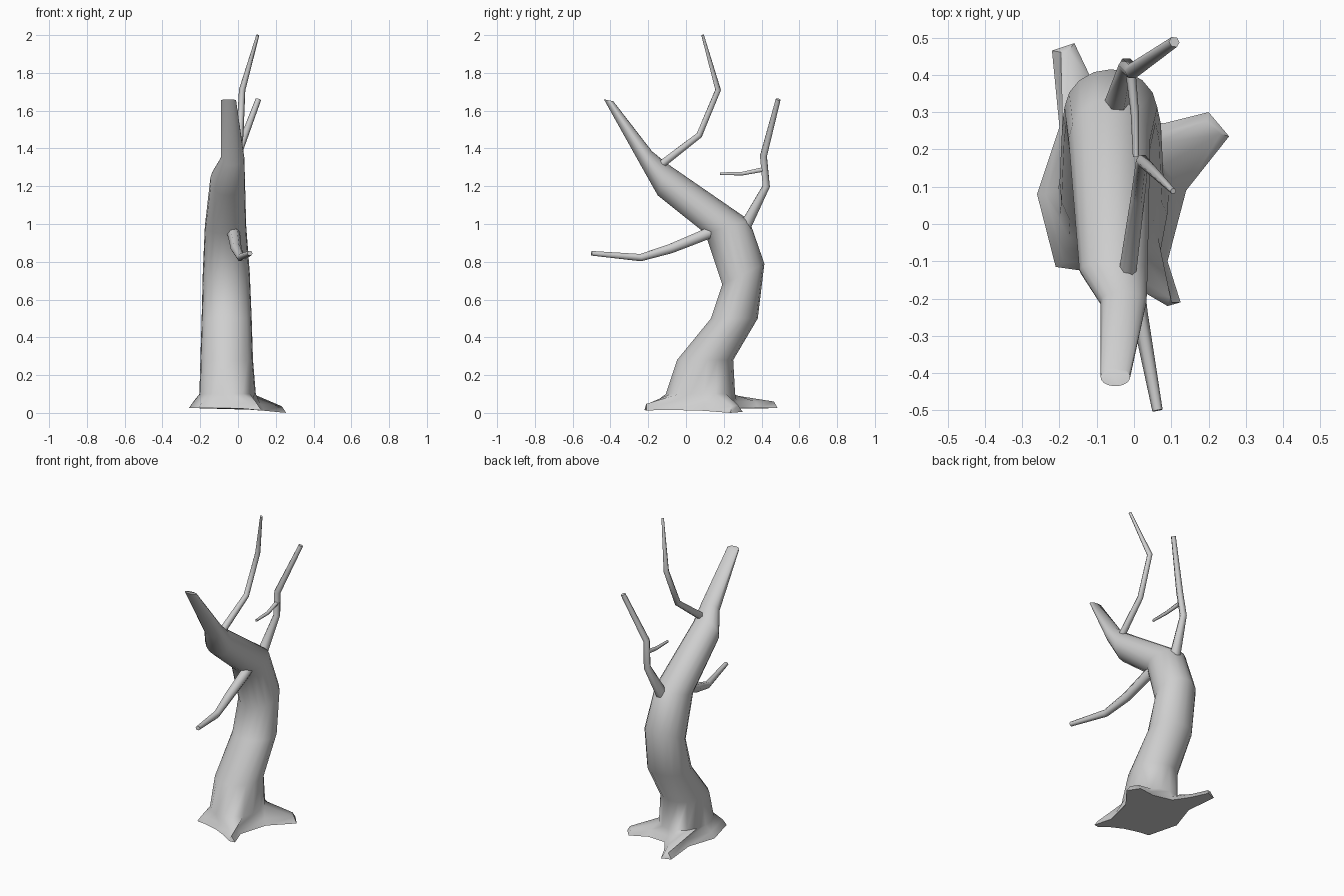
import bpy, bmesh, math
from mathutils import Vector

cube = bpy.data.objects.get("Cube")
if cube:
    bpy.data.objects.remove(cube, do_unlink=True)

bark = bpy.data.materials.new("grey_bark")
bark.use_nodes = True
GREY = (0.62, 0.62, 0.62, 1)
bark.diffuse_color = GREY
bark.node_tree.nodes["Principled BSDF"].inputs["Base Color"].default_value = GREY


def loft(name, rings):
    """Skin a list of equal-sized rings and close both ends."""
    bm = bmesh.new()
    loops = [[bm.verts.new(p) for p in ring] for ring in rings]
    n = len(loops[0])
    for a, b in zip(loops, loops[1:]):
        for i in range(n):
            j = (i + 1) % n
            bm.faces.new((a[i], a[j], b[j], b[i]))
    bm.faces.new(loops[0][::-1])
    bm.faces.new(loops[-1])
    bmesh.ops.recalc_face_normals(bm, faces=bm.faces[:])
    mesh = bpy.data.meshes.new(name)
    bm.to_mesh(mesh)
    bm.free()
    mesh.materials.append(bark)
    obj = bpy.data.objects.new(name, mesh)
    bpy.context.collection.objects.link(obj)
    bpy.ops.object.select_all(action='DESELECT')
    obj.select_set(True)
    bpy.context.view_layer.objects.active = obj
    bpy.ops.object.shade_smooth_by_angle(angle=math.radians(65))
    return obj


def branch(name, points, sides=6):
    """Tapered limb through (x, y, z, radius) points."""
    pts = [Vector(p[:3]) for p in points]
    rings = []
    for i, p in enumerate(pts):
        along = Vector()
        if i > 0:
            along += (p - pts[i - 1]).normalized()
        if i < len(pts) - 1:
            along += (pts[i + 1] - p).normalized()
        along.normalize()
        side = Vector((1, 0, 0))
        side = (side - along * side.dot(along)).normalized()
        up = along.cross(side)
        r = points[i][3]
        rings.append([p + r * (side * math.cos(t) + up * math.sin(t))
                      for t in (math.tau * k / sides for k in range(sides))])
    return loft(name, rings)


# Root flare outline, counter-clockwise from the back
outline = [Vector((x, y, 0.025 - 0.098 * max(0, x))) for x, y in (
    (-.05, .29), (-.11, .38), (-.16, .485), (-.22, .465), (-.2, .26),
    (-.26, .08), (-.21, -.115), (-.14, -.125), (-.05, -.15), (.03, -.185),
    (.09, -.22), (.125, -.21), (.09, -.1), (.14, .09), (.255, .235),
    (.2, .3), (.08, .27))]
count = len(outline)

# Raised ridge just inside the outline
ridge = []
for i, p in enumerate(outline):
    t = (outline[(i + 1) % count] - outline[i - 1]).normalized()
    ridge.append(p + Vector((-t.y, t.x, 0)) * 0.024 + Vector((0, 0, 0.035)))

# Trunk sections: front (y, z), back (y, z), centre x, half width
sections = [
    ((-.11, .10), (.26, .10), -.055, .15),
    ((-.05, .28), (.25, .28), -.06, .14),
    ((.13, .50), (.38, .50), -.06, .133),
    ((.19, .68), (.415, .79), -.062, .125),
    ((.10, .95), (.335, 1.02), -.066, .11),
    ((-.15, 1.15), (-.10, 1.32), -.055, .092),
    ((-.24, 1.31), (-.18, 1.385), -.028, .062),
    ((-.435, 1.66), (-.385, 1.65), -.05, .04),
]
trunk = [outline, ridge]
for front, back, cx, half in sections:
    f, b = Vector((cx, *front)), Vector((cx, *back))
    mid, reach = (f + b) / 2, (b - f) / 2
    trunk.append([mid + reach * math.cos(a) - Vector((half * math.sin(a), 0, 0))
                  for a in (math.tau * i / count for i in range(count))])
loft("trunk_and_roots", trunk)

# Limbs
branch("tall_branch", [(-.02, -.15, 1.30, .024), (.01, .07, 1.47, .019),
                       (.022, .17, 1.71, .017), (.105, .088, 2.0, .008)])
branch("back_branch", [(-.05, .31, .98, .036), (-.02, .425, 1.2, .022),
                       (-.005, .41, 1.36, .021), (.108, .488, 1.66, .015)])
branch("back_twig", [(-.01, .415, 1.29, .014), (.002, .3, 1.267, .011),
                     (.005, .18, 1.266, .008)])
branch("front_branch", [(-.03, .16, .97, .036), (-.02, .08, .935, .033),
                        (-.01, -.08, .87, .029), (.015, -.24, .822, .022),
                        (.063, -.5, .845, .014)])
